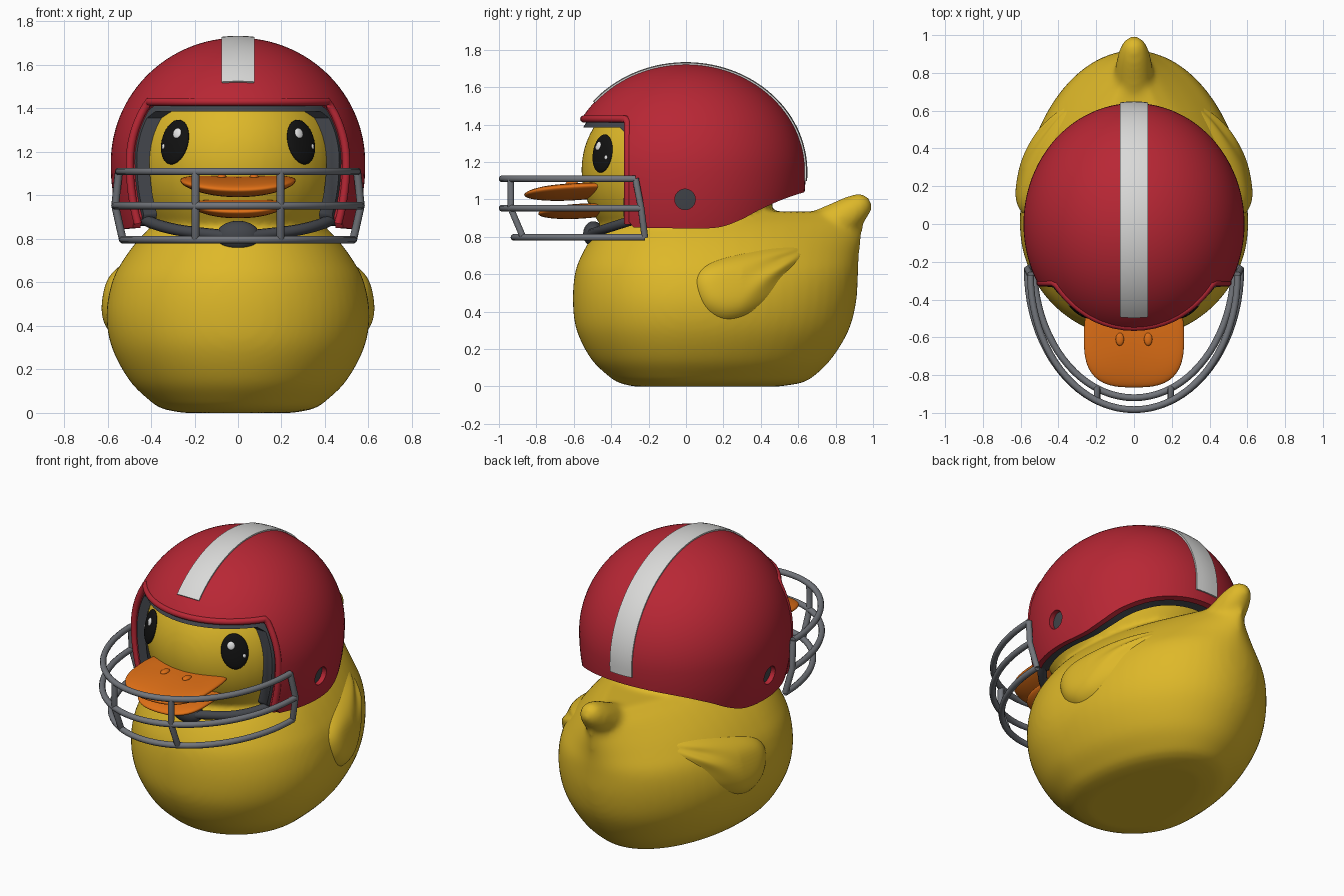
import bpy, bmesh, math
from math import sin, cos, pi, sqrt
from mathutils import Vector, Matrix

if "Cube" in bpy.data.objects:
    bpy.data.objects.remove(bpy.data.objects["Cube"])


def mat(name, r, g, b):
    m = bpy.data.materials.new(name)
    m.diffuse_color = (r, g, b, 1)
    m.use_nodes = True
    m.node_tree.nodes["Principled BSDF"].inputs["Base Color"].default_value = m.diffuse_color
    return m


YELLOW = mat("duck yellow", .73, .48, .022)
ORANGE = mat("beak orange", .74, .16, .008)
RED = mat("helmet red", .48, .02, .035)
WHITE = mat("stripe white", .70, .70, .69)
STEEL = mat("cage grey", .17, .18, .20)
DARK = mat("lining grey", .055, .06, .07)
BLACK = mat("eye black", .006, .006, .006)
SHINE = mat("eye shine", .9, .9, .9)


def add(name, bm, m):
    bmesh.ops.recalc_face_normals(bm, faces=bm.faces)
    me = bpy.data.meshes.new(name)
    bm.to_mesh(me)
    bm.free()
    ob = bpy.data.objects.new(name, me)
    bpy.context.collection.objects.link(ob)
    if m:
        me.materials.append(m)
    me.polygons.foreach_set("use_smooth", [True] * len(me.polygons))
    return ob


def bake(ob):
    dg = bpy.context.evaluated_depsgraph_get()
    me = bpy.data.meshes.new_from_object(ob.evaluated_get(dg))
    ob.modifiers.clear()
    ob.data = me


def by_angle(ob, deg=40):
    bpy.ops.object.select_all(action='DESELECT')
    ob.select_set(True)
    bpy.context.view_layer.objects.active = ob
    bpy.ops.object.shade_smooth_by_angle(angle=math.radians(deg))


def grid(bm, rows, closed=True, caps=False):
    vs = [[bm.verts.new(p) for p in r] for r in rows]
    n = len(vs[0])
    for a, b in zip(vs, vs[1:]):
        for i in range(n if closed else n - 1):
            j = (i + 1) % n
            bm.faces.new((a[i], a[j], b[j], b[i]))
    if caps:
        bm.faces.new(vs[0])
        bm.faces.new(vs[-1])


def ell(bm, c, r, low=None, e=2.0, seg=48, rot=None):
    # ellipsoid with optional deeper lower half and squarer plan
    rot = rot or Matrix.Identity(3)
    g = bmesh.ops.create_uvsphere(bm, u_segments=seg, v_segments=seg * 2 // 3, radius=1)
    for v in g["verts"]:
        x, y, z = v.co
        d = sqrt(x * x + y * y)
        if e != 2 and d > 1e-6:
            k = d / (abs(x) ** e + abs(y) ** e) ** (1 / e)
            x, y = x * k, y * k
        v.co = Vector(c) + rot @ Vector((x * r[0], y * r[1], z * (low if low and z < 0 else r[2])))


def tube(name, paths, rad, m):
    cu = bpy.data.curves.new(name, 'CURVE')
    cu.dimensions = '3D'
    cu.bevel_depth = rad
    cu.bevel_resolution = 3
    cu.use_fill_caps = True
    for p in paths:
        s = cu.splines.new('POLY')
        s.points.add(len(p) - 1)
        for q, co in zip(s.points, p):
            q.co = (*co, 1)
    tmp = bpy.data.objects.new(name + "_curve", cu)
    bpy.context.collection.objects.link(tmp)
    me = bpy.data.meshes.new_from_object(tmp.evaluated_get(bpy.context.evaluated_depsgraph_get()))
    bpy.data.objects.remove(tmp)
    bm = bmesh.new()
    bm.from_mesh(me)
    return add(name, bm, m)


def catmull(pts, n, loop=False):
    out, N = [], len(pts)
    get = (lambda i: pts[i % N]) if loop else (lambda i: pts[max(0, min(N - 1, i))])
    for i in range(N if loop else N - 1):
        for k in range(n):
            t = k / n
            out.append(tuple(.5 * (2 * b + (c - a) * t + (2 * a - 5 * b + 4 * c - d) * t * t
                                   + (3 * b - a - 3 * c + d) * t ** 3)
                             for a, b, c, d in zip(get(i - 1), get(i), get(i + 1), get(i + 2))))
    return out if loop else out + [tuple(pts[-1])]


# body: stacked egg rings (z, half width, front, back, rear pinch), head and tail fused in
BODY = catmull([(0, .25, -.28, .50, 1), (.02, .35, -.36, .62, 1), (.06, .41, -.42, .69, 1),
                (.15, .50, -.51, .78, 1), (.30, .58, -.585, .87, 1), (.45, .605, -.605, .91, 1),
                (.60, .58, -.595, .92, 1), (.70, .53, -.56, .925, 1.2), (.80, .455, -.5, .94, 1.6),
                (.88, .37, -.42, .955, 2.2), (.935, .28, -.3, .93, 3)], 6)
HC, HR = Vector((0, -.03, 1.16)), Vector((.49, .53, .47))
bm = bmesh.new()
rows = []
for z, w, f, b, p in BODY:
    row = []
    for i in range(64):
        s, c = sin(2 * pi * i / 64), cos(2 * pi * i / 64)
        q = p if c > 0 else 1
        row.append((math.copysign(abs(s) ** q, s) * w, c * (b if c > 0 else -f), z))
    rows.append(row)
grid(bm, rows, caps=True)
ell(bm, HC, HR, low=.5)
for y, z, r in catmull([(.925, .962, .07), (.88, .93, .088), (.82, .89, .1), (.74, .85, .105)], 3):
    ell(bm, (0, y, z), (r, r, r), seg=24)
body = add("duck_body", bm, YELLOW)
md = body.modifiers.new("fuse", 'REMESH')
md.mode, md.voxel_size, md.use_smooth_shade = 'VOXEL', .016, True
md = body.modifiers.new("soften", 'SMOOTH')
md.factor, md.iterations = .5, 14
bake(body)


def body_x(y, z):
    for a, b in zip(BODY, BODY[1:]):
        if a[0] <= z <= b[0]:
            t = (z - a[0]) / (b[0] - a[0])
            _, w, f, k, p = (m + (n - m) * t for m, n in zip(a, b))
            return w * sqrt(max(0, 1 - (y / k) ** 2)) ** p
    return 0


# wings: raised teardrops with feather ridges toward the tip
OUT = catmull([(.05, .55), (.1, .42), (.2, .355), (.32, .375), (.43, .46), (.53, .59), (.62, .69),
               (.61, .745), (.5, .75), (.33, .72), (.17, .68), (.08, .63)], 6, True)
for side, name in ((1, "left_wing"), (-1, "right_wing")):
    bm = bmesh.new()
    rows = []
    for k in range(1, 21):
        s, row = k / 20, []
        for oy, oz in OUT:
            y, z = .27 + (oy - .27) * s, .56 + (oz - .56) * s
            t = max(0, min(1, (y - .3) / .2))
            groove = .5 + .5 * cos(16 * math.atan2(.76 - z, .70 - y))
            h = .047 * (1 - s ** 5) * (1 - .45 * t * groove)
            row.append((side * (body_x(y, z) - .01 + h), y, z))
        rows.append(row)
    grid(bm, rows)
    bmesh.ops.holes_fill(bm, edges=[e for e in bm.edges if e.is_boundary], sides=0)
    add(name, bm, YELLOW)

# beak, two soft slabs with upturned sides, and nostrils
for name, c, r in (("upper_beak", (0, -.60, 1.04), (.265, .265, .045)),
                   ("lower_beak", (0, -.56, .935), (.215, .23, .04))):
    bm = bmesh.new()
    ell(bm, c, r, e=2.9, seg=64)
    for v in bm.verts:
        v.co.z += .4 * v.co.x ** 2 + .06 * (v.co.y + .6)
    add(name, bm, ORANGE)
bm = bmesh.new()
for x in (-.075, .075):
    ell(bm, (x, -.61, 1.085), (.022, .035, .012), seg=16)
add("nostrils", bm, ORANGE)


# eyes with two highlights each
def eye_part(name, x, z, rx, rz, depth, out, m):
    for s in (1, -1):
        y = -sqrt(1 - (x / HR.x) ** 2 - ((z - HC.z) / HR.z) ** 2) * HR.y
        n = Vector((s * x / HR.x ** 2, y / HR.y ** 2, (z - HC.z) / HR.z ** 2)).normalized()
        rot = n.to_track_quat('Z', 'Y').to_matrix() @ Matrix.Rotation(s * .12, 3, 'Z')
        bm = bmesh.new()
        ell(bm, Vector((s * x, y + HC.y, z)) + n * out, (rx, rz, depth), seg=32, rot=rot)
        add(("left_" if s > 0 else "right_") + name, bm, m)


eye_part("eye", .29, 1.245, .078, .105, .022, 0, BLACK)
eye_part("eye_shine", .268, 1.28, .022, .024, .008, .02, SHINE)
eye_part("eye_glint", .33, 1.222, .010, .012, .006, .017, SHINE)

# helmet shell and lining: hollow ellipsoids cut by a side profile and ear holes
HZ, RX, RY, RZ, LOW = 1.15, .585, .64, .575, .85


def cutter(front, brim, bottom, holes):
    prof = [(-1.2, brim), (front - .03, brim), (front, brim - .03), (front - .01, .90 + bottom)]
    prof += catmull([(front + .03, .85 + bottom), (.0, .845 + bottom), (.17, .85 + bottom),
                     (.29, .89 + bottom), (.42, .957 + bottom), (.62, 1.035 + bottom),
                     (1.2, 1.2 + bottom)], 5)
    prof += [(1.2, .1), (-1.2, .1)]
    bm = bmesh.new()
    grid(bm, [[(x, y, z) for y, z in prof] for x in (-1, 1)], caps=True)
    if holes:
        grid(bm, [[(x, .055 * cos(a * pi / 16) - .005, 1 + .055 * sin(a * pi / 16))
                   for a in range(32)] for x in (-1.1, 1.1)], caps=True)
    return add("helmet_cutter", bm, None)


for name, inset, thick, cut, m in (("helmet_shell", 0, .03, (-.31, 1.425, 0, True), RED),
                                   ("helmet_lining", .031, .05, (-.325, 1.385, .012, False), DARK)):
    bm = bmesh.new()
    ell(bm, (0, 0, HZ), (RX - inset, RY - inset, RZ - inset), low=LOW - inset, seg=96)
    ob = add(name, bm, m)
    md = ob.modifiers.new("thickness", 'SOLIDIFY')
    md.thickness, md.offset = thick, -1
    md = ob.modifiers.new("opening", 'BOOLEAN')
    md.operation, md.solver, md.use_self = 'DIFFERENCE', 'EXACT', True
    md.object = cutter(*cut)
    bake(ob)
    bpy.data.objects.remove(bpy.data.objects["helmet_cutter"])
    by_angle(ob)


def shell_y(x, z):
    return -RY * sqrt(1 - (x / RX) ** 2 - ((z - HZ) / RZ) ** 2)


# rolled rim around the face opening
def jamb(z):
    k = RZ if z > HZ else LOW
    return RX * sqrt(1 - (.31 / RY) ** 2 - ((z - HZ) / k) ** 2) - .014


side_pts = [(jamb(.87 + .54 * i / 16), -.312, .87 + .54 * i / 16) for i in range(17)]
top_pts = [(.41 * cos(pi * i / 24), shell_y(.41 * cos(pi * i / 24), 1.43) + .012, 1.43)
           for i in range(25)]
tube("helmet_rim", [side_pts + top_pts + [(-x, y, z) for x, y, z in reversed(side_pts)]], .019, RED)

# centre stripe, a thin plate over the shell
bm = bmesh.new()
rows = []
for i in range(49):
    a = math.radians(40 + 143.5 * i / 48)
    row = []
    for x in (-.075, -.0375, 0, .0375, .075):
        k = sqrt(1 - (x / RX) ** 2)
        row.append((x, -(RY * k + .009) * cos(a), HZ + ((RZ if sin(a) > 0 else LOW) * k + .009) * sin(a)))
    rows.append(row)
grid(bm, rows, closed=False)
stripe = add("helmet_stripe", bm, WHITE)
md = stripe.modifiers.new("thickness", 'SOLIDIFY')
md.thickness, md.offset = .0095, -1
bake(stripe)
by_angle(stripe)

# face cage: three hoops, two front uprights and bent side posts
HOOPS = ((1.11, .548, -.27, .713), (.953, .565, -.24, .743), (.797, .53, -.22, .70))
paths = [[(rx * cos(pi * i / 40), y0 - ry * sin(pi * i / 40), z) for i in range(41)]
         for z, rx, y0, ry in HOOPS]
for s in (1, -1):
    paths.append([(s * .195, y0 - ry * sqrt(1 - (.195 / rx) ** 2), z) for z, rx, y0, ry in HOOPS])
    paths.append([(s * rx, y0, z) for z, rx, y0, ry in HOOPS])
tube("face_cage", paths, .018, STEEL)

# chin cup and straps
bm = bmesh.new()
ell(bm, (0, -.495, .815), (.10, .055, .068), seg=32)
add("chin_cup", bm, DARK)
tube("chin_straps", [catmull([(s * .47, -.2, .915), (s * .40, -.33, .875), (s * .27, -.44, .84),
                              (s * .06, -.51, .815)], 6) for s in (1, -1)], .026, DARK)
